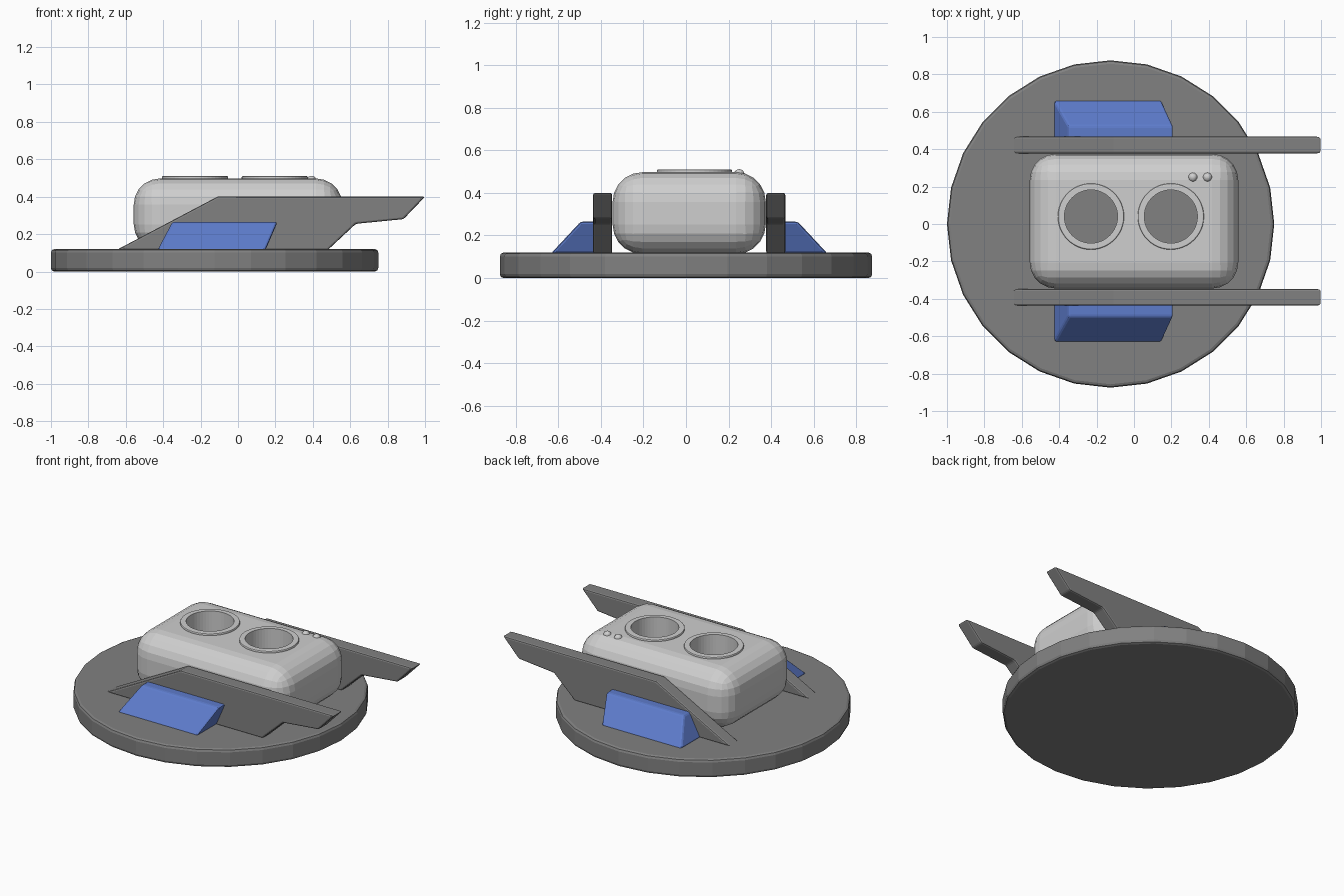
import bpy
import bmesh
from math import pi
from mathutils import Matrix, Vector

if "Cube" in bpy.data.objects:
    bpy.data.objects.remove(bpy.data.objects["Cube"])

MID_Y = 0.015


def material(name, color):
    mat = bpy.data.materials.new(name)
    mat.use_nodes = True
    mat.diffuse_color = (*color, 1)
    mat.node_tree.nodes["Principled BSDF"].inputs["Base Color"].default_value = (*color, 1)
    return mat


dark_grey = material("dark grey", (0.22, 0.22, 0.22))
light_grey = material("light grey", (0.62, 0.62, 0.62))
blue = material("blue", (0.11, 0.2, 0.6))


def finish(name, bm, mat, bevel=0, segments=2):
    bmesh.ops.recalc_face_normals(bm, faces=bm.faces[:])
    mesh = bpy.data.meshes.new(name)
    bm.to_mesh(mesh)
    bm.free()
    mesh.materials.append(mat)
    obj = bpy.data.objects.new(name, mesh)
    bpy.context.collection.objects.link(obj)
    if bevel:
        mod = obj.modifiers.new("rounded edges", "BEVEL")
        mod.width = bevel
        mod.segments = segments
        mod.limit_method = "ANGLE"
    return obj


def cylinder(name, x, y, radius, low, high, sides, mat, bevel=0):
    bm = bmesh.new()
    place = Matrix.Translation((x, y, (low + high) / 2)) @ Matrix.Rotation(pi / 2, 4, "Z")
    bmesh.ops.create_cone(bm, cap_ends=True, segments=sides, radius1=radius,
                          radius2=radius, depth=high - low, matrix=place)
    return finish(name, bm, mat, bevel)


def loft(name, first, second, mat, bevel):
    """Solid between two outlines with equal point counts."""
    bm = bmesh.new()
    a = [bm.verts.new(p) for p in first]
    b = [bm.verts.new(p) for p in second]
    bm.faces.new(a)
    bm.faces.new(b[::-1])
    for i in range(len(a)):
        j = (i + 1) % len(a)
        bm.faces.new((a[i], b[i], b[j], a[j]))
    return finish(name, bm, mat, bevel)


def cut(target, cutter):
    cutter.hide_render = True
    cutter.hide_viewport = True
    cutter.display_type = "WIRE"
    mod = target.modifiers.new("opening", "BOOLEAN")
    mod.operation = "DIFFERENCE"
    mod.solver = "EXACT"
    mod.object = cutter


# Round base
cylinder("base_disc", -0.125, 0, 0.875, 0, 0.12, 28, dark_grey, 0.018)

# Rounded body
bm = bmesh.new()
bmesh.ops.create_cube(bm, size=1, matrix=Matrix.Translation((0, MID_Y, 0.305))
                      @ Matrix.Diagonal((1.115, 0.72, 0.385, 1)))
body = finish("body", bm, light_grey, 0.14, 5)

# Two open wells with raised rims
for side, x in (("right", -0.23), ("left", 0.197)):
    rim = cylinder(side + "_well_rim", x, 0.04, 0.177, 0.47, 0.51, 48, light_grey, 0.006)
    cutter = cylinder(side + "_well_cutter", x, 0.04, 0.142, 0.125, 0.6, 48, light_grey)
    cut(body, cutter)
    cut(rim, cutter)
    cylinder(side + "_well_floor", x, 0.04, 0.143, 0.121, 0.128, 48, dark_grey)

# Small round buttons
for side, x in (("right", 0.315), ("left", 0.393)):
    bm = bmesh.new()
    bmesh.ops.create_uvsphere(bm, u_segments=16, v_segments=10, radius=0.025,
                              matrix=Matrix.Translation((x, 0.25, 0.487)))
    finish(side + "_button", bm, light_grey)

# Side rails and blue side pods, mirrored front to back
rail = [(-0.65, 0.115), (-0.11, 0.4), (1.0, 0.4), (0.885, 0.28), (0.63, 0.255), (0.48, 0.115)]
pod = [(0.42, 0.115), (0.655, 0.115), (0.515, 0.265), (0.42, 0.265)]
for side, s in (("front", -1), ("back", 1)):
    loft(side + "_rail",
         [(x, MID_Y + s * 0.362, z) for x, z in rail],
         [(x, MID_Y + s * 0.452, z) for x, z in rail], dark_grey, 0.01)
    loft(side + "_pod",
         [(-0.43 + 0.53 * (z - 0.115), MID_Y + s * (y - 0.005), z) for y, z in pod],
         [(0.147 + 0.43 * (z - 0.115), MID_Y + s * (y - 0.005), z) for y, z in pod], blue, 0.012)
